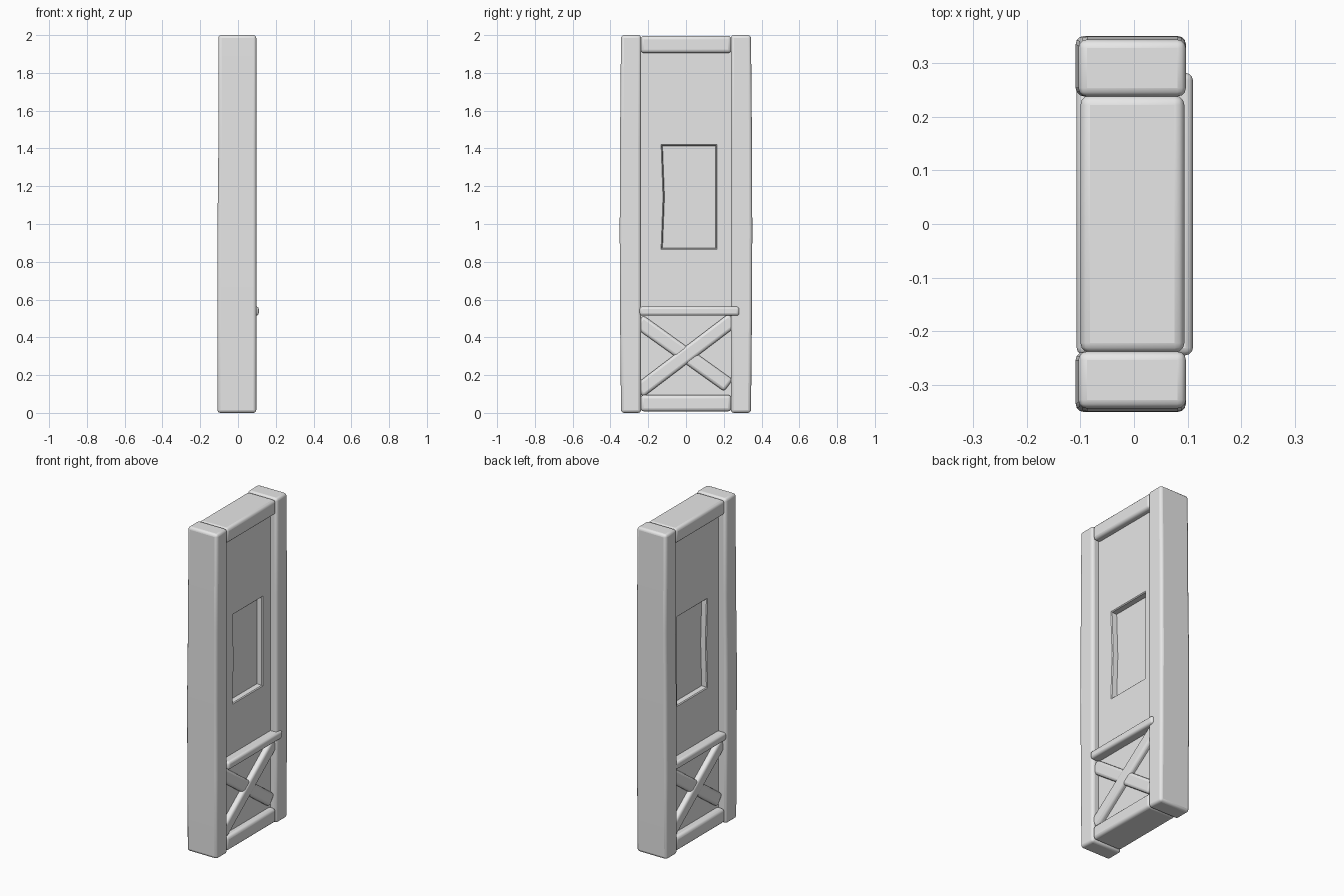
import bpy, bmesh, math
from mathutils import Vector, Matrix

cube = bpy.data.objects.get("Cube")
if cube:
    bpy.data.objects.remove(cube, do_unlink=True)

grey = bpy.data.materials.new("plain grey")
grey.use_nodes = True
grey.diffuse_color = (0.8, 0.8, 0.8, 1)
grey.node_tree.nodes["Principled BSDF"].inputs["Base Color"].default_value = (0.8, 0.8, 0.8, 1)


def finish(name, bm, bevel=0.0, segments=3):
    """Turn a bmesh into a smooth shaded object with rounded edges."""
    bmesh.ops.recalc_face_normals(bm, faces=bm.faces)
    mesh = bpy.data.meshes.new(name)
    bm.to_mesh(mesh)
    bm.free()
    mesh.materials.append(grey)
    obj = bpy.data.objects.new(name, mesh)
    bpy.context.collection.objects.link(obj)
    if bevel:
        mod = obj.modifiers.new("rounded edges", "BEVEL")
        mod.width = bevel
        mod.segments = segments
        mod.limit_method = "ANGLE"
        mod.angle_limit = math.radians(40)
    bpy.ops.object.select_all(action="DESELECT")
    obj.select_set(True)
    bpy.context.view_layer.objects.active = obj
    bpy.ops.object.shade_smooth_by_angle(angle=math.radians(35))
    return obj


def box(low, high):
    low, high = Vector(low), Vector(high)
    bm = bmesh.new()
    size = high - low
    bmesh.ops.create_cube(bm, size=1, matrix=Matrix.Translation((low + high) / 2)
                          @ Matrix.Diagonal((*size, 1)))
    return bm


# Upright posts, slightly uneven like hewn timber
def post(name, side):
    inner, outer = sorted((side * 0.238, side * 0.344))
    bm = box((-0.104, inner, 0), (0.097, outer, 2))
    for height in (0.5, 0.95, 1.4):
        bmesh.ops.bisect_plane(bm, geom=bm.verts[:] + bm.edges[:] + bm.faces[:],
                               plane_co=(0, 0, height), plane_no=(0, 0, 1))
    for v in bm.verts:
        bulge = math.sin(math.pi * v.co.z / 2)
        if abs(v.co.y) > 0.3:
            v.co.y += side * 0.007 * bulge
        if v.co.z < 1 and v.co.x < 0:
            v.co.x -= 0.005
    finish(name, bm, 0.016)


post("front_post", -1)
post("back_post", 1)

# Top and bottom beams
finish("top_beam", box((-0.1, -0.24, 1.905), (0.094, 0.24, 1.996)), 0.018)
finish("bottom_beam", box((-0.1, -0.24, 0.008), (0.094, 0.24, 0.095)), 0.018)


# Door panel with a recessed window on each broad side
def outline(left, right, low, high, bow=0.0):
    mid = (low + high) / 2
    return [(left, low), (right, low), (right, mid),
            (right, high), (left, high), (left + bow, mid)]


def ring(bm, points, x):
    return [bm.verts.new((x, y, z)) for y, z in points]


bm = bmesh.new()
rims = []
for side in (1, -1):
    rings = [
        ring(bm, outline(-0.25, 0.25, 0.04, 1.96), side * 0.055),
        ring(bm, outline(-0.132, 0.164, 0.866, 1.42, 0.01), side * 0.055),
        ring(bm, outline(-0.127, 0.159, 0.871, 1.415, 0.01), side * 0.05),
        ring(bm, outline(-0.124, 0.156, 0.874, 1.412, 0.01), side * 0.02),
    ]
    for a, b in zip(rings, rings[1:]):
        for i in range(6):
            j = (i + 1) % 6
            bm.faces.new((a[i], a[j], b[j], b[i]))
    bm.faces.new(rings[-1])
    rims.append(rings[0])
for i in range(6):
    j = (i + 1) % 6
    bm.faces.new((rims[0][i], rims[0][j], rims[1][j], rims[1][i]))
finish("window_panel", bm)


# Diagonal braces
def brace(name, start, end, side, width, reach):
    a, b = Vector((0, *start)), Vector((0, *end))
    along = (b - a).normalized()
    across = Vector((side, 0, 0)).cross(along)
    bm = box((0.03, -width / 2, 0), (reach, width / 2, (b - a).length))
    turn = Matrix((Vector((side, 0, 0)), across, along)).transposed().to_4x4()
    bm.transform(Matrix.Translation(a) @ turn)
    finish(name, bm, 0.016)


for side, label in ((1, "left"), (-1, "right")):
    brace(f"{label}_rising_brace", (-side * 0.25, 0.115), (side * 0.25, 0.495), side, 0.078, 0.085)
    brace(f"{label}_falling_brace", (-side * 0.25, 0.485), (side * 0.225, 0.145), side, 0.078, 0.08)

# Middle rails, one on each broad side
finish("left_rail", box((0.04, -0.245, 0.515), (0.11, 0.282, 0.563)), 0.014)
finish("right_rail", box((-0.107, -0.245, 0.515), (-0.04, 0.268, 0.563)), 0.014)
